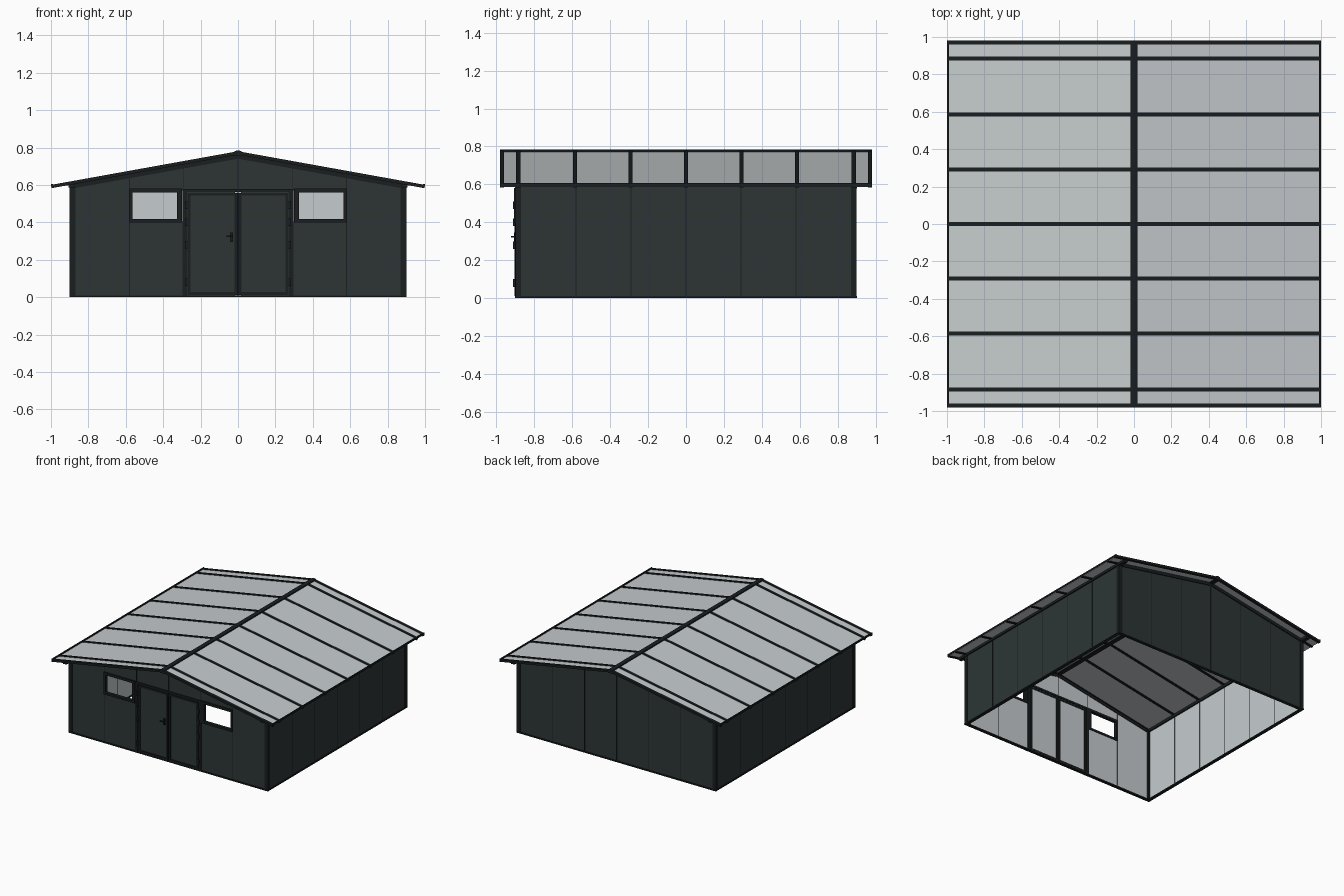
import bpy, bmesh

cube = bpy.data.objects.get("Cube")
if cube:
    bpy.data.objects.remove(cube)


def material(name, rgb):
    m = bpy.data.materials.new(name)
    m.use_nodes = True
    m.diffuse_color = (*rgb, 1)
    m.node_tree.nodes["Principled BSDF"].inputs["Base Color"].default_value = (*rgb, 1)
    return m


WALL = material("dark green grey", (0.026, 0.036, 0.036))
TRIM = material("near black trim", (0.010, 0.013, 0.014))
LIGHT = material("pale grey sheet", (0.56, 0.60, 0.615))


def prism(name, pts, axis, lo, hi, mat, inner=None):
    """Extrude a profile (horizontal, z) along axis; inner colours the face looking indoors."""
    bm = bmesh.new()
    k = "xy".index(axis)

    def ring(d):
        return [bm.verts.new((d, h, z) if k == 0 else (h, d, z)) for h, z in pts]
    a, b = ring(lo), ring(hi)
    bm.faces.new(a)
    bm.faces.new(b)
    for i in range(len(pts)):
        j = (i + 1) % len(pts)
        bm.faces.new((a[i], a[j], b[j], b[i]))
    bmesh.ops.recalc_face_normals(bm, faces=bm.faces)
    if inner:
        for f in bm.faces:
            n = f.normal[k]
            if abs(n) > 0.9 and n * f.calc_center_median()[k] < 0:
                f.material_index = 1
    me = bpy.data.meshes.new(name)
    bm.to_mesh(me)
    bm.free()
    me.materials.append(mat)
    if inner:
        me.materials.append(inner)
    ob = bpy.data.objects.new(name, me)
    bpy.context.collection.objects.link(ob)
    return ob


def box(name, x, y, z, mat, inner=None, axis="y"):
    h, d = (x, y) if axis == "y" else (y, x)
    pts = [(h[0], z[0]), (h[1], z[0]), (h[1], z[1]), (h[0], z[1])]
    return prism(name, pts, axis, min(d), max(d), mat, inner)


def roof(x):
    return 0.78 - 0.18 * abs(x)


def slope(x0, x1, top, bottom):
    """Profile strip that follows the roof pitch."""
    return [(x0, roof(x0) - bottom), (x1, roof(x1) - bottom),
            (x1, roof(x1) - top), (x0, roof(x0) - top)]


def gable_panel(name, x0, x1, z0, side):
    pts = [(x0, z0), (x1, z0), (x1, roof(x1) - 0.018), (x0, roof(x0) - 0.018)]
    d = sorted((side * 0.895, side * 0.885))
    prism(name, pts, "y", *d, WALL, LIGHT)


def span(s, a, b):
    return sorted((s * a, s * b))


SEAMS = [0, 0.29, 0.58, 0.88]
RIBS = [-0.97, -0.885, -0.585, -0.292, 0, 0.292, 0.585, 0.885, 0.97]

for s, side in ((1, "left"), (-1, "right")):
    # Gable wall panels, with openings for windows and doors at the front
    for i in range(3):
        x0, x1 = span(s, SEAMS[i], SEAMS[i + 1])
        gable_panel(f"back_panel_{side}", x0, x1, 0, 1)
        gable_panel(f"front_panel_{side}", x0, x1, (0.57, 0.57, 0)[i], -1)
        for w in (-1, 1):
            c = s * SEAMS[i + 1]
            box("gable_seam", (c - 0.002, c + 0.002), span(w, 0.883, 0.897),
                (0, roof(c) - 0.02), TRIM)
    box(f"window_lower_panel_{side}", span(s, 0.29, 0.58), (-0.895, -0.885), (0, 0.405), WALL, LIGHT)

    # Side wall panels and seams
    edges = [-0.88, -0.58, -0.29, 0, 0.29, 0.58, 0.88]
    for y0, y1 in zip(edges, edges[1:]):
        box(f"side_panel_{side}", span(s, 0.885, 0.895), (y0, y1), (0, 0.6), WALL, LIGHT, "x")
        box(f"side_seam_{side}", span(s, 0.883, 0.897), (y1 - 0.002, y1 + 0.002), (0, 0.6), TRIM)
    box(f"side_base_rail_{side}", span(s, 0.878, 0.902), (-0.902, 0.902), (0, 0.01), TRIM)
    box(f"eave_beam_{side}", span(s, 0.875, 0.905), (-0.965, 0.965), (0.585, 0.608), TRIM)

    # Corner posts and sloping gable rails
    for w, end in ((-1, "front"), (1, "back")):
        box(f"corner_post_{end}_{side}", span(s, 0.87, 0.9), span(w, 0.87, 0.9), (0, 0.6), TRIM)
        prism(f"gable_rail_{end}_{side}", slope(0, s * 0.9, 0.015, 0.04), "y",
              *span(w, 0.88, 0.902), TRIM)

    # Window frame
    for z in ((0.4, 0.417), (0.56, 0.58)):
        box(f"window_rail_{side}", span(s, 0.3, 0.58), (-0.906, -0.88), z, TRIM)
    for x in ((0.3, 0.325), (0.565, 0.58)):
        box(f"window_stile_{side}", span(s, *x), (-0.906, -0.88), (0.4, 0.58), TRIM)

    # Door leaf with its frame, jamb and hinges
    box(f"door_panel_{side}", span(s, 0.015, 0.275), (-0.896, -0.884), (0.01, 0.565), WALL, LIGHT)
    for x in ((0.004, 0.02), (0.255, 0.27)):
        box(f"door_stile_{side}", span(s, *x), (-0.904, -0.88), (0.012, 0.558), TRIM)
    for z in ((0.012, 0.027), (0.543, 0.558)):
        box(f"door_rail_{side}", span(s, 0.004, 0.27), (-0.904, -0.88), z, TRIM)
    box(f"door_jamb_{side}", span(s, 0.274, 0.298), (-0.903, -0.878), (0, 0.575), TRIM)
    for z in (0.08, 0.28, 0.4, 0.49):
        box(f"hinge_{side}", span(s, 0.266, 0.284), (-0.912, -0.9), (z - 0.02, z + 0.02), TRIM)

    # Roof sheets between ribs
    for y0, y1 in zip(RIBS, RIBS[1:]):
        prism(f"roof_sheet_{side}", slope(0, s * 0.995, 0.005, 0.013), "y", y0, y1, LIGHT)
    for y in RIBS:
        prism(f"roof_rib_{side}", slope(0, s * 0.998, 0, 0.018), "y", y - 0.011, y + 0.011, TRIM)
    box(f"eave_trim_{side}", span(s, 0.99, 1), (-0.981, 0.981), (0.592, 0.606), TRIM)

# Shared door header, base rails and ridge
box("door_header", (-0.298, 0.298), (-0.904, -0.878), (0.562, 0.578), TRIM)
box("front_base_rail", (-0.902, 0.902), (-0.902, -0.878), (0, 0.01), TRIM)
box("back_base_rail", (-0.902, 0.902), (0.878, 0.902), (0, 0.01), TRIM)
for d in (-0.89, 0.89):
    box("centre_seam", (-0.002, 0.002), (d - 0.007, d + 0.007), (0.56 if d < 0 else 0, 0.75), TRIM)
prism("ridge_cap", [(-0.018, 0.755), (0.018, 0.755), (0.018, 0.781), (0, 0.785), (-0.018, 0.781)],
      "y", -0.981, 0.981, TRIM)

# Door handle
box("handle_plate", (-0.044, -0.028), (-0.907, -0.89), (0.295, 0.345), TRIM)
box("handle_lever", (-0.062, -0.03), (-0.922, -0.914), (0.321, 0.329), TRIM)
box("handle_stem", (-0.038, -0.03), (-0.918, -0.9), (0.321, 0.329), TRIM)
